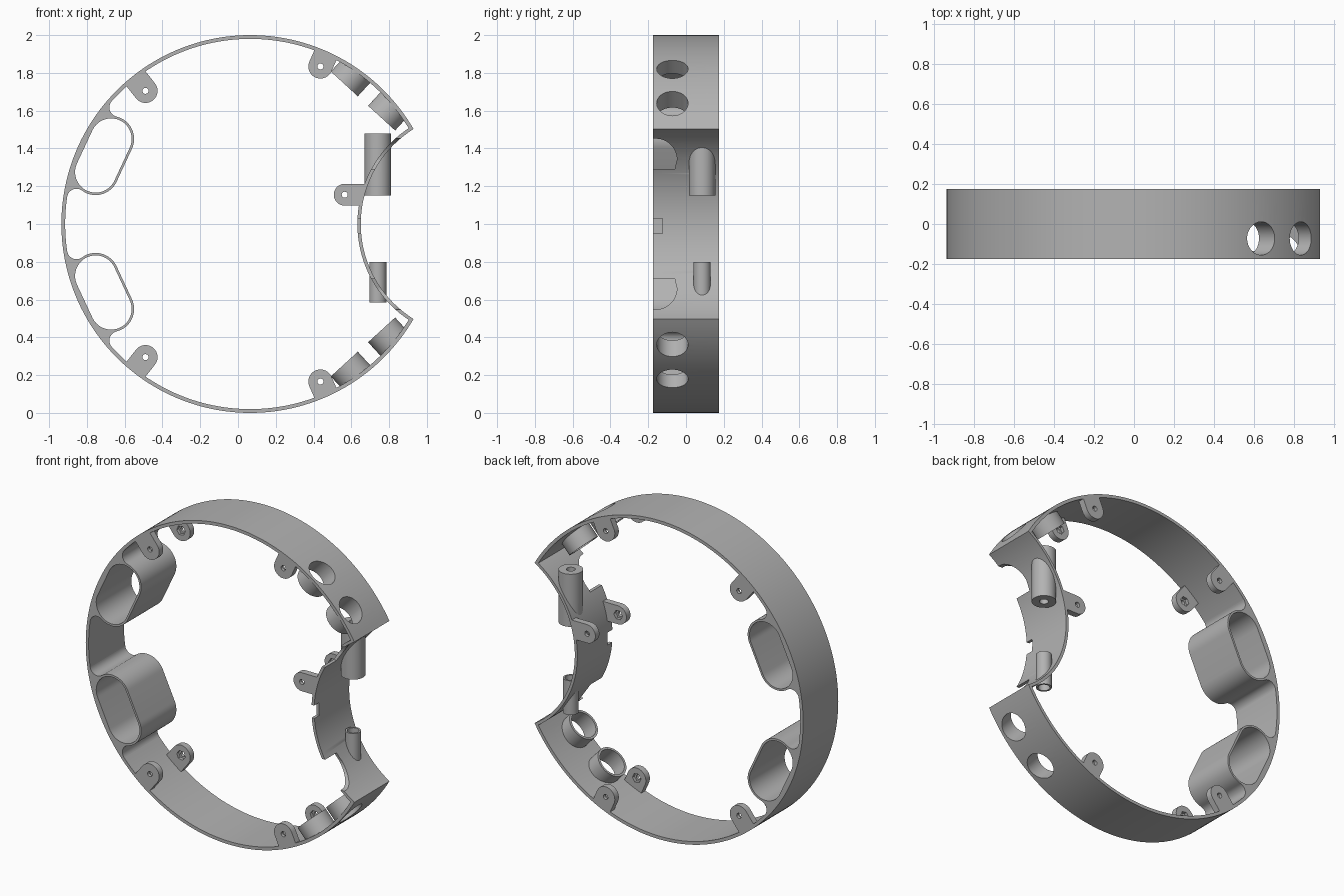
import bpy, bmesh
from math import sin, cos, pi, radians, atan2, sqrt, hypot
from mathutils import Matrix, Vector

if "Cube" in bpy.data.objects:
    bpy.data.objects.remove(bpy.data.objects["Cube"])

HALF = 0.174                 # half depth of the frame
CX, CZ = 0.065, 1.0          # ring centre
BITE_X, BITE_R = 1.242, 0.592
WALL = 0.018

grey = bpy.data.materials.new("satin_grey")
grey.use_nodes = True
grey.diffuse_color = (0.45, 0.45, 0.45, 1)
grey.node_tree.nodes["Principled BSDF"].inputs["Base Color"].default_value = (0.45, 0.45, 0.45, 1)


def arc(cx, cy, r, a0, a1, n):
    steps = [a0 + (a1 - a0) * i / n for i in range(n + 1)]
    return [(cx + r * cos(a), cy + r * sin(a)) for a in steps]


def circle(cx, cy, r, n=40):
    return arc(cx, cy, r, 0, 2 * pi, n)[:-1]


def meet(d, r0, r1):
    """Where two circles a distance d apart cross, along and across their axis."""
    a = (d * d + r0 * r0 - r1 * r1) / (2 * d)
    return a, sqrt(r0 * r0 - a * a)


def plate(name, loops, lo, hi, axis="y"):
    """Extrude closed loops (inner loops become holes) along an axis."""
    curve = bpy.data.curves.new(name, "CURVE")
    curve.dimensions, curve.fill_mode = "2D", "BOTH"
    curve.extrude = (hi - lo) / 2
    for loop in loops:
        spline = curve.splines.new("POLY")
        spline.points.add(len(loop) - 1)
        for p, (a, b) in zip(spline.points, loop):
            p.co = (a, b, 0, 1)
        spline.use_cyclic_u = True
    temp = bpy.data.objects.new(name + "_curve", curve)
    bpy.context.collection.objects.link(temp)
    mesh = bpy.data.meshes.new_from_object(temp.evaluated_get(bpy.context.evaluated_depsgraph_get()))
    bpy.data.objects.remove(temp)
    bm = bmesh.new()
    bm.from_mesh(mesh)
    bmesh.ops.remove_doubles(bm, verts=bm.verts, dist=0.0001)
    for v in bm.verts:
        a, b, c = v.co
        c += (lo + hi) / 2
        v.co = {"x": (c, a, b), "y": (a, c, b), "z": (a, b, c)}[axis]
    bmesh.ops.recalc_face_normals(bm, faces=bm.faces)
    bm.to_mesh(mesh)
    bm.free()
    mesh.materials.clear()
    mesh.materials.append(grey)
    obj = bpy.data.objects.new(name, mesh)
    bpy.context.collection.objects.link(obj)
    return obj


def boolean(obj, cutter, operation="DIFFERENCE"):
    """Apply a boolean and discard the cutter."""
    mod = obj.modifiers.new("cut", "BOOLEAN")
    mod.operation, mod.object, mod.solver = operation, cutter, "EXACT"
    mesh = bpy.data.meshes.new_from_object(obj.evaluated_get(bpy.context.evaluated_depsgraph_get()))
    obj.modifiers.clear()
    obj.data = mesh
    bpy.data.objects.remove(cutter)


def crescent(r, bite):
    """Circle outline with a round bite taken from its +x side."""
    a, h = meet(BITE_X - CX, r, bite)
    t = atan2(h, a)
    b = atan2(h, BITE_X - CX - a)
    return arc(CX, CZ, r, t, 2 * pi - t, 160) + arc(BITE_X, CZ, bite, pi + b, pi - b, 60)[1:-1]


# Main frame wall
frame = plate("frame_wall", [crescent(1, BITE_R), crescent(0.98, BITE_R + WALL)], -HALF, HALF)

# Notches in the front edge of the bitten wall
for s in (1, -1):
    outline = [(-0.2, 0.29), (-0.06, 0.29)] + arc(-0.16, 0.34, 0.112, 0, pi / 2, 12) + [(-0.2, 0.452)]
    boolean(frame, plate("notch", [[(y, CZ + s * z) for y, z in outline]], 0.6, 0.9, "x"))
slot = [(-0.2, 0.95), (-0.125, 0.95), (-0.125, 1.03), (-0.2, 1.03)]
boolean(frame, plate("slot", [slot], 0.6, 0.7, "x"))

# Angled port sleeves and their openings through the ring
PORT_R, PORT_Y, PORT_ANGLE = 0.083, -0.072, 47.5


def aim(obj, s):
    """Turn a z-directed part outward from the ring centre."""
    turn = Matrix.Rotation(radians(90 - s * PORT_ANGLE), 4, "Y")
    obj.data.transform(Matrix.Translation((CX, 0, CZ)) @ turn)
    return obj


for s, side in ((1, "upper"), (-1, "lower")):
    for i, off in enumerate((-0.134, 0.134)):
        bore = circle(off, PORT_Y, PORT_R, 48)
        sleeve = aim(plate(f"{side}_port_sleeve_{i + 1}", [circle(off, PORT_Y, 0.097, 48), bore], 0.883, 1.05, "z"), s)
        boolean(sleeve, plate("trim", [circle(CX, CZ, 0.985, 160)], -0.3, 0.3), "INTERSECT")
        boolean(frame, aim(plate("port", [bore], 0.9, 1.1, "z"), s))

# Vertical screw posts growing from the bitten wall
POST_X, POST_Y = 0.74, 0.085
for name, r, hole, lo, hi in (("upper_post", 0.07, 0.026, 1.15, 1.48),
                              ("lower_post", 0.045, 0.034, 0.585, 0.8)):
    bore = circle(POST_X, POST_Y, hole, 24)
    post = plate(name, [circle(POST_X, POST_Y, r), bore], lo, hi, "z")
    boolean(post, plate("trim", [circle(BITE_X, CZ, BITE_R + 0.006, 160)], -0.3, 0.3))
    boolean(frame, plate("bore", [bore], lo, hi, "z"))

# Oval through-pockets blended into the ring
POCKET_R, SLOT_R, SLOT_T, SKIN, FILLET = 0.858, 0.109, 0.0965, 0.013, 0.05
cap_r = SLOT_R + SKIN
cap_d, cap_a = hypot(SLOT_T, POCKET_R), atan2(POCKET_R, SLOT_T)
a, h = meet(cap_d, 0.98 - FILLET, cap_r + FILLET)
pt = a * cos(cap_a) + h * sin(cap_a)          # fillet centre: tangential, radial
pr = a * sin(cap_a) - h * cos(cap_a)
rim = atan2(pr, pt)
to_cap = atan2(POCKET_R - pr, SLOT_T - pt) % (2 * pi)
half = arc(0, 0, 0.985, pi / 2 - 0.01, rim, 16)
half += arc(pt, pr, FILLET, rim, to_cap, 14)
half += arc(SLOT_T, POCKET_R, cap_r, to_cap - pi, -pi / 2, 16)[1:]
hollow = arc(SLOT_T, POCKET_R, SLOT_R, pi / 2, -pi / 2, 28)


def mirrored(points):
    return points + [(-t, r) for t, r in reversed(points)]


def placed(points, angle):
    """Tangential/radial coordinates to frame coordinates."""
    c, s = cos(radians(angle)), sin(radians(angle))
    return [(CX + r * c - t * s, CZ + r * s + t * c) for t, r in points]


for side, angle in (("upper", 155), ("lower", 205)):
    plate(side + "_oval_pocket", [placed(mirrored(half), angle), placed(mirrored(hollow), angle)], -HALF, HALF)


# Screw tabs in front and back pairs, with hexagonal recesses on the inner faces
def tab(name, x, z, angle, r, left, right):
    c, s = cos(radians(angle)), sin(radians(angle))

    def put(points):
        return [(x + u * c - v * s, z + u * s + v * c) for u, v in points]

    outline = put(arc(0, 0, r, pi / 2, 1.5 * pi, 20) + [(right, -r), (left, r)])
    for end, d in (("front", -1), ("back", 1)):
        for layer, hole, near, far in (("tab", circle(0, 0, 0.016, 20), HALF, HALF - 0.02),
                                       ("nut_seat", circle(0, 0, 0.03, 6), HALF - 0.02, HALF - 0.04)):
            plate(f"{name}_{end}_{layer}", [outline, put(hole)], *sorted((d * near, d * far)))


for side, s in (("upper", 1), ("lower", -1)):
    for name, angle, dist in (("right", 128.2, 0.897), ("left", 66, 0.913)):
        t = radians(s * angle)
        reach = 0.985 - dist
        tab(f"{side}_{name}", CX + dist * cos(t), CZ + dist * sin(t), s * angle, 0.064, reach, reach)
tab("middle", 0.565, 1.155, 0, 0.058, 0.112, 0.086)

# Smooth the curved walls, keep the edges crisp
bpy.ops.object.select_all(action="DESELECT")
for obj in bpy.context.collection.objects:
    if obj.type == "MESH" and grey.name in obj.data.materials:
        obj.select_set(True)
        bpy.context.view_layer.objects.active = obj
bpy.ops.object.shade_smooth_by_angle(angle=radians(30))
